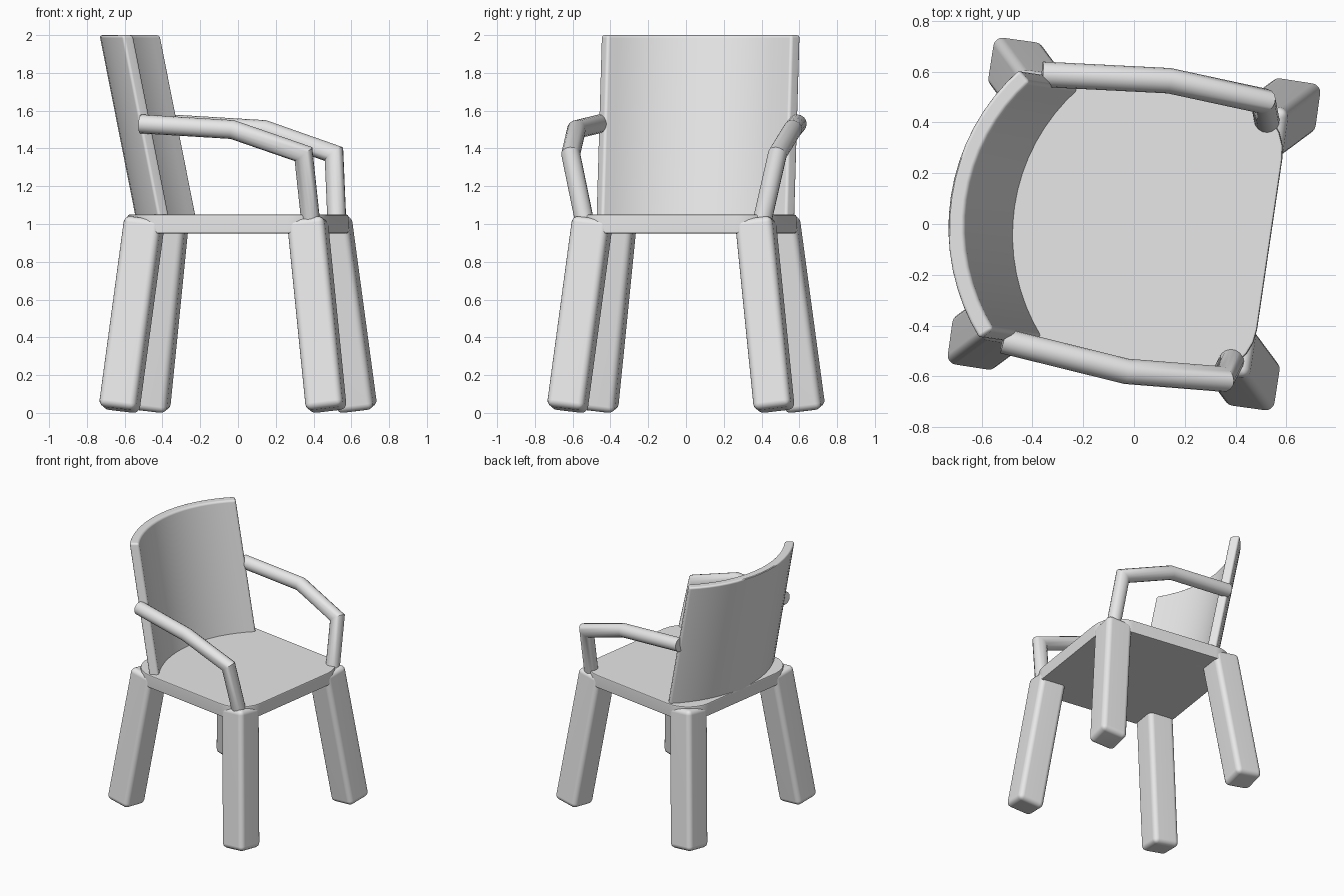
import bpy, bmesh
from math import sin, cos, pi, radians
from mathutils import Vector, Matrix

cube = bpy.data.objects.get("Cube")
if cube:
    bpy.data.objects.remove(cube, do_unlink=True)

grey = bpy.data.materials.new("light grey")
grey.use_nodes = True
grey.diffuse_color = (0.8, 0.8, 0.8, 1)
grey.node_tree.nodes["Principled BSDF"].inputs["Base Color"].default_value = (0.8, 0.8, 0.8, 1)

TURN = Matrix.Rotation(radians(-8.4), 4, 'Z')  # whole chair sits slightly turned


def finish(name, bm, edge=0, segments=3):
    """Turn a bmesh into a smooth shaded object with rounded edges."""
    bmesh.ops.recalc_face_normals(bm, faces=bm.faces)
    bm.normal_update()
    if edge:
        sharp = [e for e in bm.edges if e.calc_face_angle(0) > radians(50)]
        bmesh.ops.bevel(bm, geom=sharp, offset=edge, segments=segments,
                        profile=0.5, affect='EDGES', clamp_overlap=True)
    bm.transform(TURN)
    mesh = bpy.data.meshes.new(name)
    bm.to_mesh(mesh)
    bm.free()
    mesh.materials.append(grey)
    obj = bpy.data.objects.new(name, mesh)
    bpy.context.collection.objects.link(obj)
    bpy.ops.object.select_all(action='DESELECT')
    obj.select_set(True)
    bpy.context.view_layer.objects.active = obj
    bpy.ops.object.shade_smooth_by_angle(angle=radians(35))
    obj.modifiers.new("Flat face normals", 'WEIGHTED_NORMAL').keep_sharp = True


def prism(outline, z0, z1, lean=0):
    """Extrude a flat outline down from z1, leaning towards -x at the top."""
    bm = bmesh.new()
    low = [bm.verts.new((x + lean * (z1 - z0), y, z0)) for x, y in outline]
    high = [bm.verts.new((x, y, z1)) for x, y in outline]
    bm.faces.new(low)
    bm.faces.new(high)
    n = len(outline)
    for i in range(n):
        j = (i + 1) % n
        bm.faces.new((low[i], low[j], high[j], high[i]))
    return bm


def arc(cx, cy, r, a0, a1, steps):
    return [(cx + r * cos(radians(a0 + (a1 - a0) * i / steps)),
             cy + r * sin(radians(a0 + (a1 - a0) * i / steps))) for i in range(steps + 1)]


def tube(path, r, sides=16):
    """Sweep a circle along a path with mitred bends."""
    pts = [Vector(p) for p in path]
    bm = bmesh.new()
    d = (pts[1] - pts[0]).normalized()
    side = d.cross(Vector((0, 0, 1))).normalized()
    up = side.cross(d)
    ring = [pts[0] + r * (cos(2 * pi * k / sides) * side + sin(2 * pi * k / sides) * up)
            for k in range(sides)]
    rings = [[bm.verts.new(v) for v in ring]]
    for i in range(1, len(pts)):
        d = (pts[i] - pts[i - 1]).normalized()
        after = (pts[i + 1] - pts[i]).normalized() if i + 1 < len(pts) else d
        plane = (d + after).normalized()
        ring = [v + d * ((pts[i] - v).dot(plane) / d.dot(plane)) for v in ring]
        rings.append([bm.verts.new(v) for v in ring])
    for a, b in zip(rings, rings[1:]):
        for k in range(sides):
            m = (k + 1) % sides
            bm.faces.new((a[k], a[m], b[m], b[k]))
    bm.faces.new(rings[0])
    bm.faces.new(rings[-1])
    return bm


# Seat: square slab with generously rounded corners
half, radius = 0.54, 0.2
c = half - radius
corners = [(c, c, 0), (-c, c, 90), (-c, -c, 180), (c, -c, 270)]
seat_outline = [p for x, y, a in corners for p in arc(x, y, radius, a, a + 90, 6)]
finish("seat", prism(seat_outline, 0.95, 1.05), 0.01, 2)

# Backrest: curved leaning slab
back_outline = arc(0.1, 0, 0.832, 140, 220, 16) + arc(0.1, 0, 0.765, 220, 140, 16)
finish("backrest", prism(back_outline, 1.0, 2.0, 0.2), 0.015, 3)

# Legs: rounded square posts splayed outwards
for sx, x_name in ((1, "left"), (-1, "right")):
    for sy, y_name in ((-1, "front"), (1, "back")):
        foot = Vector((sx * 0.555, sy * 0.555, 0.016))
        top = Vector((sx * 0.435, sy * 0.435, 1.025))
        axis = top - foot
        spin = Vector((0, 0, 1)).rotation_difference(axis).to_matrix().to_4x4()
        bm = bmesh.new()
        bmesh.ops.create_cube(bm, size=1)
        bm.transform(Matrix.Translation((foot + top) / 2) @ spin
                     @ Matrix.Diagonal((0.2, 0.2, axis.length, 1)))
        finish(f"{y_name}_{x_name}_leg", bm, 0.035, 4)

# Armrests: bent tubes from the backrest ends down to the seat corners
for sy, name in ((-1, "front_armrest"), (1, "back_armrest")):
    path = [(-0.443, sy * 0.53, 1.53), (0.055, sy * 0.578, 1.50),
            (0.432, sy * 0.553, 1.37), (0.46, sy * 0.472, 1.0)]
    finish(name, tube(path, 0.05))
